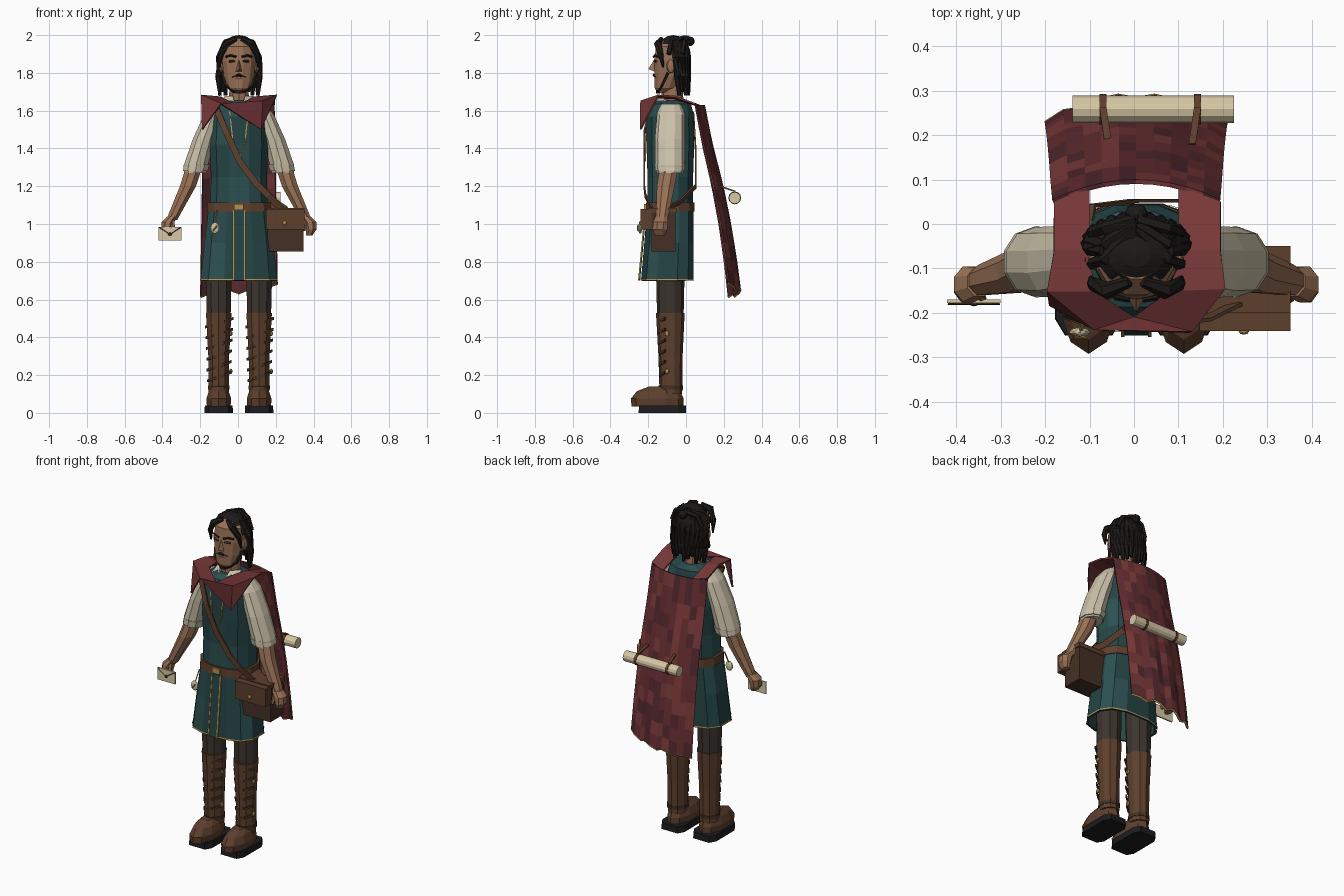
import bpy, bmesh, math, random
from mathutils import Vector, Matrix
random.seed(4)
CX = 0.005  # body centre line


def mat(name, *c):
    m = bpy.data.materials.new(name)
    m.diffuse_color = (*c, 1)
    return m


TEAL = [mat("teal%d" % i, .024 * k, .075 * k, .078 * k) for i, k in enumerate((.75, .9, 1.05))]
RED = [mat("red%d" % i, *c) for i, c in enumerate([(.13, .026, .03), (.19, .04, .04), (.08, .02, .026)])]
CREAM = mat("linen", .60, .54, .40)
PAPER = mat("paper", .68, .58, .38)
SKIN = mat("skin", .32, .165, .09)
BROWN = mat("leather", .11, .05, .026)
DARK = mat("dark_leather", .06, .03, .018)
HAIR = mat("black_hair", .012, .010, .009)
PANTS = mat("trousers", .045, .035, .028)
SOLE = mat("sole", .012, .012, .014)
GOLD = mat("brass", .48, .30, .08)


def mesh(name, verts, faces, mats, thick=0):
    mats = mats if isinstance(mats, list) else [mats]
    me = bpy.data.meshes.new(name)
    me.from_pydata([tuple(v) for v in verts], [], faces)
    for m in mats:
        me.materials.append(m)
    for p in me.polygons:
        p.material_index = random.randrange(len(mats))
    bm = bmesh.new()
    bm.from_mesh(me)
    bmesh.ops.recalc_face_normals(bm, faces=bm.faces)
    bm.to_mesh(me)
    bm.free()
    ob = bpy.data.objects.new(name, me)
    bpy.context.collection.objects.link(ob)
    if thick:
        s = ob.modifiers.new("thickness", 'SOLIDIFY')
        s.thickness, s.offset = thick, 0
    return ob


def loft(name, rings, mats, n=10, e=1.0, caps=True):
    """Stack of horizontal rings (x, y, z, rx, ry); e < 1 gives boxier outlines."""
    f = lambda t: math.copysign(abs(t) ** e, t)
    vs = [(x + rx * f(math.cos(a)), y + ry * f(math.sin(a)), z) for x, y, z, rx, ry in rings
          for a in [math.tau * (i + .5) / n for i in range(n)]]
    fs = [(r * n + i, r * n + (i + 1) % n, (r + 1) * n + (i + 1) % n, (r + 1) * n + i)
          for r in range(len(rings) - 1) for i in range(n)]
    if caps:
        fs += [tuple(range(n))[::-1], tuple(range(len(vs) - n, len(vs)))]
    return mesh(name, vs, fs, mats)


def tube(name, pts, radii, m, n=6):
    pts = [Vector(p) for p in pts]
    radii = radii if isinstance(radii, (list, tuple)) else [radii] * len(pts)
    vs = []
    for k, p in enumerate(pts):
        q = (pts[min(k + 1, len(pts) - 1)] - pts[max(k - 1, 0)]).to_track_quat('Z', 'Y')
        vs += [p + q @ Vector((math.cos(math.tau * i / n), math.sin(math.tau * i / n), 0)) * radii[k] for i in range(n)]
    fs = [(r * n + i, r * n + (i + 1) % n, (r + 1) * n + (i + 1) % n, (r + 1) * n + i)
          for r in range(len(pts) - 1) for i in range(n)]
    return mesh(name, vs, fs + [tuple(range(n)), tuple(range(len(vs) - n, len(vs)))], m)


def ribbon(name, pts, w, m, t=.008):
    w = Vector(w)
    vs = [Vector(p) + s * w for p in pts for s in (-1, 1)]
    return mesh(name, vs, [(2 * i, 2 * i + 1, 2 * i + 3, 2 * i + 2) for i in range(len(pts) - 1)], m, t)


def box(name, lo, hi, m):
    vs = [(x, y, z) for x in (lo[0], hi[0]) for y in (lo[1], hi[1]) for z in (lo[2], hi[2])]
    return mesh(name, vs, [(0, 1, 3, 2), (4, 5, 7, 6), (0, 1, 5, 4), (2, 3, 7, 6), (0, 2, 6, 4), (1, 3, 7, 5)], m)


def ball(name, loc, size, m, seg=12, keep=None):
    bm = bmesh.new()
    bmesh.ops.create_uvsphere(bm, u_segments=seg, v_segments=max(6, seg * 2 // 3), radius=1,
                              matrix=Matrix.Translation(loc) @ Matrix.Diagonal((*size, 1)))
    if keep:
        bmesh.ops.delete(bm, geom=[f for f in bm.faces if not keep(f.calc_center_median())], context='FACES')
    me = bpy.data.meshes.new(name)
    bm.to_mesh(me)
    bm.free()
    me.materials.append(m)
    bpy.context.collection.objects.link(bpy.data.objects.new(name, me))


# head and neck
loft("neck", [(CX, -.07, 1.60, .06, .06), (CX, -.075, 1.76, .05, .055)], SKIN)
loft("head", [(CX, -.118, 1.695, .035, .035), (CX, -.105, 1.72, .065, .063), (CX, -.09, 1.78, .083, .08),
              (CX, -.085, 1.86, .092, .086), (CX, -.08, 1.94, .087, .082), (CX, -.075, 1.98, .05, .05)], SKIN, 12)
mesh("nose", [(CX, -.166, 1.875), (CX - .02, -.163, 1.805), (CX + .02, -.163, 1.805), (CX, -.2, 1.82)],
     [(0, 1, 3), (0, 3, 2), (1, 2, 3), (0, 2, 1)], SKIN)
box("mouth", (CX - .02, -.168, 1.765), (CX + .02, -.16, 1.773), mat("lips", .2, .07, .05))
box("goatee", (CX - .018, -.16, 1.69), (CX + .018, -.135, 1.725), HAIR)
for s in (-1, 1):
    X = lambda v: CX + s * v
    ball("ear", (X(.094), -.08, 1.835), (.014, .024, .036), SKIN, 8)
    tube("eyebrow", [(X(.015), -.171, 1.885), (X(.045), -.166, 1.893), (X(.068), -.145, 1.885)], .006, HAIR, 4)
    tube("eye", [(X(.02), -.167, 1.862), (X(.052), -.156, 1.862)], .006, DARK, 4)
    tube("moustache", [(X(0), -.172, 1.789), (X(.035), -.158, 1.778)], [.008, .004], HAIR, 4)
    tube("jaw_beard", [(X(.086), -.095, 1.80), (X(.072), -.125, 1.735), (X(.02), -.148, 1.70)], .009, HAIR, 4)
    tube("front_lock", [(X(.015), -.13, 1.98), (X(.065), -.15, 1.955), (X(.096), -.135, 1.90), (X(.102), -.12, 1.83)],
         [.012, .02, .016, .005], HAIR)

# hair cap, hanging locks and top knot
ball("hair_cap", (CX, -.068, 1.888), (.107, .094, .112), HAIR, 16, lambda c: c.y > -.055 or c.z > 1.945)
for i in range(13):
    a = math.pi * (i + .0) / 12
    x, y = math.cos(a), math.sin(a)
    tube("hair_lock", [(CX + .07 * x, -.06 + .05 * y, 1.965), (CX + .103 * x, -.052 + .062 * y, 1.88),
                       (CX + .107 * x, -.045 + .055 * y, 1.78), (CX + .1 * x, -.035 + .048 * y, 1.68 + .02 * (i % 3))],
         [.016, .02, .019, .01], HAIR)
ball("top_knot", (CX, .022, 1.967), (.027, .024, .025), HAIR, 8)
for s in (-1, 1):
    for k in range(3):
        y = -.02 - .035 * k
        tube("swept_lock", [(CX + s * .1, y, 1.9), (CX + s * .07, y + .01, 1.965), (CX, .01 - .01 * k, 1.985)], .014, HAIR, 5)

# torso, shirt collar, skirt, belt
loft("tunic", [(CX, -.083, 1.07, .158, .124), (CX, -.083, 1.25, .152, .124), (CX, -.083, 1.42, .16, .13),
               (CX, -.083, 1.57, .15, .128), (CX, -.08, 1.635, .125, .11), (CX, -.075, 1.655, .07, .075)], TEAL, 12, .8)
loft("skirt", [(CX, -.083, 1.1, .163, .125), (CX, -.09, .9, .188, .134), (CX, -.1, .70, .208, .142)],
     TEAL, 12, .72, False).modifiers.new("thickness", 'SOLIDIFY').thickness = .012
loft("hem_trim", [(CX, -.1, .708, .21, .144), (CX, -.1, .70, .211, .145)], GOLD, 12, .72, False)
loft("belt", [(CX, -.083, 1.065, .175, .133), (CX, -.083, 1.115, .172, .131)], BROWN, 12, .8)
box("belt_buckle", (CX - .025, -.222, 1.075), (CX + .025, -.205, 1.107), GOLD)
ribbon("skirt_slit", [(CX, -.213, 1.07), (CX, -.247, .70)], (.026, 0, 0), TEAL[0])
for s in (-1, 1):
    ribbon("slit_trim", [(CX + s * .03, -.215, 1.07), (CX + s * .03, -.25, .70)], (.004, 0, 0), GOLD)
    ribbon("neck_trim", [(CX + s * .05, -.2, 1.6), (CX + s * .03, -.216, 1.42), (CX, -.216, 1.33)], (.003, 0, 0), GOLD)
    mesh("shirt_collar", [(CX + s * .015, -.195, 1.6), (CX + s * .03, -.13, 1.675), (CX + s * .075, -.08, 1.675),
                          (CX + s * .085, -.15, 1.63)], [(0, 1, 2, 3)], CREAM, .01)

# arms
for s in (-1, 1):
    A = lambda rings: [(CX + s * r[0], *r[1:]) for r in rings]
    loft("sleeve", A([(.11, -.08, 1.635, .03, .05), (.137, -.08, 1.58, .05, .074), (.187, -.085, 1.45, .06, .08),
                      (.228, -.085, 1.31, .068, .078), (.232, -.085, 1.27, .062, .07)]), CREAM)
    loft("sleeve_cuff", A([(.222, -.085, 1.315, .071, .081), (.232, -.085, 1.28, .069, .078)]), CREAM)
    loft("forearm", A([(.238, -.09, 1.30, .047, .052), (.27, -.107, 1.2, .046, .051),
                       (.34, -.125, 1.055, .034, .037), (.355, -.13, 1.02, .03, .033)]), SKIN, 8)
    loft("hand", A([(.352, -.13, 1.04, .03, .035), (.376, -.135, 1.01, .036, .043), (.382, -.138, .97, .03, .042),
                    (.372, -.138, .94, .018, .028)]), SKIN, 8)
    tube("thumb", [(CX + s * .355, -.15, 1.02), (CX + s * .345, -.17, .965)], [.014, .009], SKIN)

# letter in the hand
box("letter", (-.42, -.178, .912), (-.30, -.17, .985), PAPER)
for s in (-1, 1):
    tube("letter_fold", [(-.36, -.18, .945), (-.36 + s * .058, -.18, .983)], .002, DARK, 4)
ball("letter_seal", (-.36, -.18, .945), (.01, .005, .01), DARK, 8)

# legs and boots
for s in (-1, 1):
    L = CX + s * .107
    loft("trouser_leg", [(L, -.083, .50, .066, .07), (L, -.083, .85, .075, .078)], PANTS)
    loft("boot_shaft", [(L, -.08, .10, .056, .06), (L, -.082, .3, .058, .064), (L, -.083, .53, .071, .076)], BROWN)
    loft("boot_foot", [(L, -.15, .035, .066, .138), (L, -.152, .075, .069, .14), (L, -.145, .115, .055, .115),
                       (L, -.12, .14, .035, .075)], BROWN)
    loft("boot_sole", [(L, -.125, 0, .078, .13), (L, -.125, .038, .076, .128)], SOLE, 8, .4)
    loft("ankle_strap", [(L, -.081, .125, .06, .065), (L, -.081, .145, .06, .065)], DARK)
    for k in range(6):
        z = .19 + .057 * k
        w = .058 + .012 * k / 5
        ribbon("boot_lace", [(L - w, -.095, z - .02), (L - .03, -.135 - .006 * k / 5, z - .01),
                             (L + .03, -.137 - .006 * k / 5, z + .01), (L + w + .006, -.11, z + .025)], (0, 0, .007), DARK)
    for z in (.22, .42):
        ball("boot_button", (L + .064, -.1, z), (.009, .012, .014), GOLD, 8)

# neckerchief collar with shoulder bands
mesh("cape_collar", [(-.10, -.06, 1.665), (-.09, -.15, 1.67), (0, -.21, 1.62), (.08, -.15, 1.67), (.10, -.06, 1.665),
                     (-.18, -.06, 1.675), (-.195, -.15, 1.68), (-.09, -.235, 1.635), (.13, -.238, 1.65),
                     (.205, -.145, 1.68), (.195, -.06, 1.675), (.122, -.24, 1.5), (-.188, -.18, 1.5),
                     (-.18, .05, 1.635), (-.10, .085, 1.62), (.10, .085, 1.62), (.195, .05, 1.635)],
     [(0, 1, 6, 5), (1, 2, 7, 6), (2, 8, 7), (2, 3, 9, 8), (3, 4, 10, 9), (7, 8, 11), (8, 9, 11), (6, 7, 12),
      (0, 5, 13, 14), (4, 15, 16, 10)], RED[:2], .01)

# patchwork cape with a wavy hem
NU, NV = 10, 13
PROFILE = [(0, .095), (.22, .14), (.42, .19), (.62, .23), (.82, .262), (1, .285)]


def cape_point(i, j):
    u, v = i / NU * 2 - 1, j / NV
    k = max(q for q in range(5) if PROFILE[q][0] <= v)
    (a, ya), (b, yb) = PROFILE[k], PROFILE[k + 1]
    y = ya + (yb - ya) * (v - a) / (b - a)
    zb = .645 + .03 * u + .012 * math.sin(i * 2.1)
    return Vector((CX + u * (.187 + .016 * v), y - (.045 + .015 * v) * u * u + .006 * v * math.sin(i * 2.2),
                   1.63 + (zb - 1.63) * v))


mesh("cape", [cape_point(i, j) for j in range(NV + 1) for i in range(NU + 1)],
     [(j * (NU + 1) + i, j * (NU + 1) + i + 1, (j + 1) * (NU + 1) + i + 1, (j + 1) * (NU + 1) + i)
      for j in range(NV) for i in range(NU)], [RED[0], RED[0], RED[1], RED[2]], .01)
tube("cape_hem", [cape_point(i, NV) for i in range(NU + 1)], .007, GOLD, 4)

# scroll on the back with two leather loops
tube("scroll", [(-.138, .258, 1.138), (.225, .258, 1.138)], .031, PAPER, 12)
for x in (-.07, .143):
    tube("scroll_loop", [(x - .008, .258, 1.138), (x + .008, .258, 1.138)], .034, BROWN, 12)
    ribbon("scroll_strap", [(x, .262, 1.172), (x + .012 * (1 if x < 0 else -1), .18, 1.2)], (.008, 0, 0), BROWN)

# satchel and shoulder strap
box("satchel", (.155, -.182, .855), (.346, -.055, 1.07), DARK)
box("satchel_flap", (.147, -.24, .97), (.352, -.182, 1.08), BROWN).scale = (1, 1, 1)
box("satchel_lid", (.147, -.2, 1.06), (.352, -.05, 1.085), BROWN)
ball("satchel_clasp", (.247, -.241, 1.005), (.012, .008, .012), GOLD, 8)
ribbon("satchel_strap", [(-.12, -.08, 1.66), (-.115, -.19, 1.61), (-.06, -.222, 1.48), (.01, -.222, 1.33),
                         (.1, -.222, 1.21), (.16, -.215, 1.15), (.23, -.18, 1.08)], (.013, 0, .011), BROWN)
ribbon("satchel_strap_back", [(-.12, -.08, 1.66), (-.1, .04, 1.58), (0, .052, 1.38), (.12, .052, 1.2),
                              (.19, -.03, 1.12), (.25, -.1, 1.08)], (.013, 0, .011), BROWN)

# hanging medallion
tube("medallion_cord", [(-.11, -.215, 1.07), (-.12, -.24, 1.0)], .004, GOLD, 4)
ball("medallion", (-.122, -.243, .978), (.024, .011, .03), PAPER, 10)
tube("medallion_pin", [(-.132, -.255, .965), (-.11, -.255, .992)], .004, GOLD, 4)
